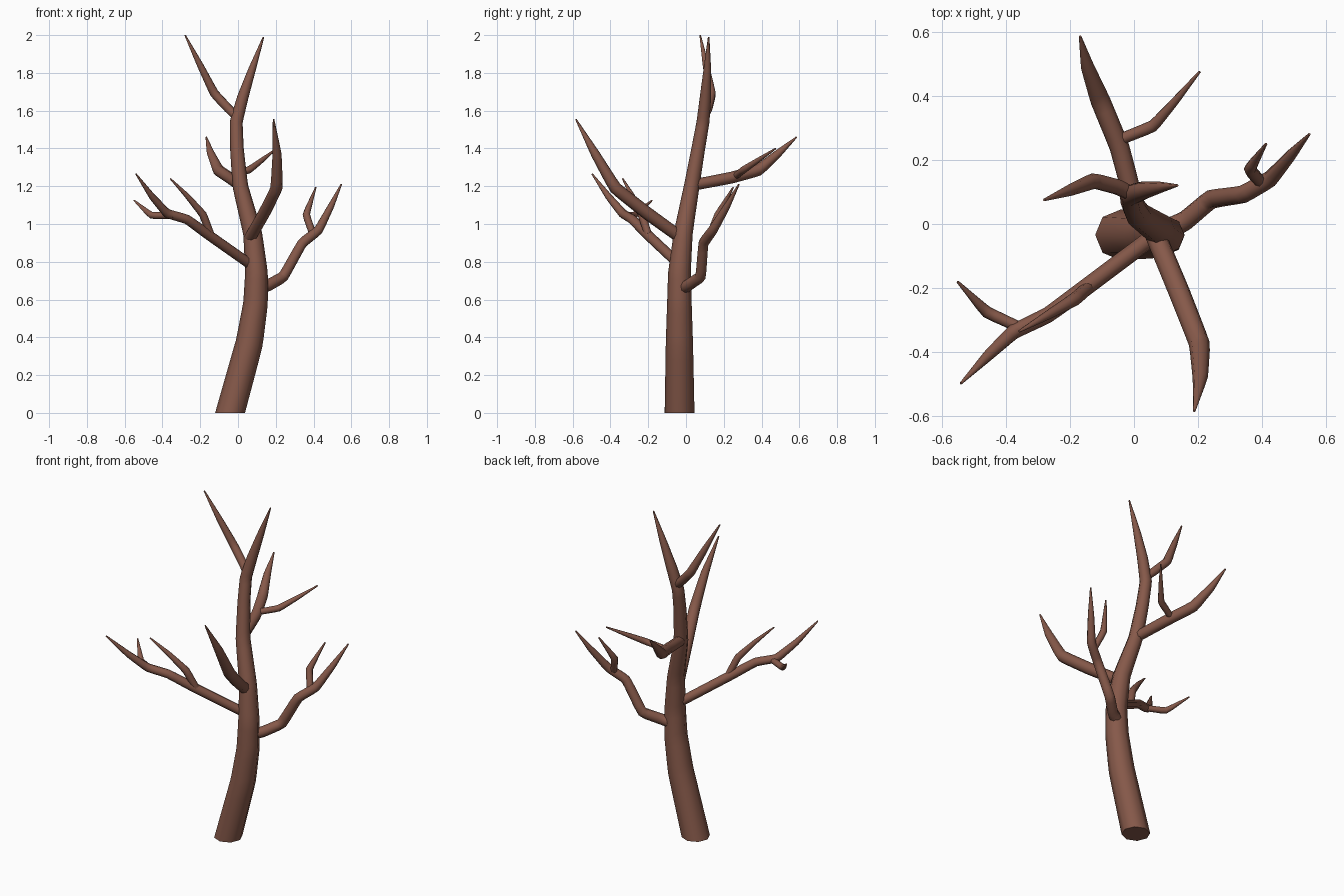
import bpy, bmesh, math
from mathutils import Vector

bark = bpy.data.materials.new("brown bark")
bark.diffuse_color = (0.24, 0.10, 0.068, 1)


def soften(pts):
    """Round each inner bend of a path of (x, y, z, radius) points."""
    out = [Vector(pts[0])]
    for a, b, c in zip(pts, pts[1:], pts[2:]):
        a, b, c = Vector(a), Vector(b), Vector(c)
        p, q = b.lerp(a, 0.22), b.lerp(c, 0.22)
        out += [p, b * 0.8 + (p + q) * 0.1, q]
    return out + [Vector(pts[-1])]


def limb(name, pts, sides=8):
    """Tapered tube along a path, with capped ends."""
    path = soften(pts)
    pos = [p.to_3d() for p in path]
    bm = bmesh.new()
    rings = []
    u = Vector((1, 0, 0))
    if abs((pos[1] - pos[0]).normalized().x) > 0.8:
        u = Vector((0, 1, 0))
    for i, p in enumerate(pos):
        t = (pos[min(i + 1, len(pos) - 1)] - pos[max(i - 1, 0)]).normalized()
        if name == "trunk" and i == 0:
            t = Vector((0, 0, 1))              # flat cut at the ground
        u = (u - t * u.dot(t)).normalized()
        v = t.cross(u)
        ring = []
        for k in range(sides):
            a = 2 * math.pi * k / sides
            ring.append(bm.verts.new(p + (u * math.cos(a) + v * math.sin(a)) * path[i][3]))
        rings.append(ring)
    for r, s in zip(rings, rings[1:]):
        for k in range(sides):
            n = (k + 1) % sides
            bm.faces.new((r[k], r[n], s[n], s[k])).smooth = True
    bm.faces.new(rings[0][::-1])
    bm.faces.new(rings[-1])
    me = bpy.data.meshes.new(name)
    bm.to_mesh(me)
    bm.free()
    me.materials.append(bark)
    ob = bpy.data.objects.new(name, me)
    bpy.context.collection.objects.link(ob)


TIP = 0.004

# Trunk running up into the right fork, and the left fork
limb("trunk", [(-.042, -.034, 0, .079), (.06, -.035, .37, .072), (.093, -.035, .58, .065),
               (.098, -.035, .74, .060), (.078, -.015, .95, .050), (.012, .03, 1.2, .041),
               (-.006, .065, 1.4, .036), (-.010, .09, 1.54, .034), (.025, .103, 1.67, .030),
               (.075, .113, 1.82, .020), (.135, .12, 1.99, TIP)])
limb("left_fork", [(.0, .09, 1.56, .022), (-.05, .115, 1.61, .025), (-.125, .135, 1.69, .025),
                   (-.20, .105, 1.84, .018), (-.28, .075, 2.0, TIP)])

# Low right branch and its twig
limb("right_branch", [(.10, -.02, .655, .034), (.16, .01, .675, .031), (.24, .078, .72, .030),
                      (.34, .092, .90, .028), (.425, .14, .965, .026),
                      (.49, .215, 1.09, .018), (.547, .28, 1.21, TIP)])
limb("right_twig", [(.40, .125, .935, .019), (.36, .17, 1.05, .020), (.412, .25, 1.195, TIP)])

# Left branch and its two twigs
limb("left_branch", [(.06, -.04, .79, .027), (-.16, -.205, .945, .027), (-.27, -.285, 1.025, .025),
                     (-.375, -.335, 1.055, .024), (-.455, -.41, 1.145, .018),
                     (-.54, -.497, 1.265, TIP)])
limb("left_upper_twig", [(-.145, -.20, .945, .020), (-.185, -.235, 1.05, .021),
                         (-.27, -.285, 1.15, .014), (-.358, -.335, 1.24, TIP)])
limb("left_outer_twig", [(-.34, -.33, 1.045, .017), (-.46, -.275, 1.045, .019),
                         (-.55, -.18, 1.125, TIP)])

# Front branch
limb("front_branch", [(.065, -.03, .93, .033), (.14, -.21, 1.06, .034), (.205, -.375, 1.19, .033),
                      (.207, -.48, 1.37, .024), (.188, -.583, 1.555, TIP)])

# Back branch and its twig
limb("back_branch", [(.01, .03, 1.205, .030), (-.045, .24, 1.245, .031), (-.105, .385, 1.285, .031),
                     (-.145, .49, 1.375, .021), (-.168, .585, 1.46, TIP)])
limb("back_twig", [(-.04, .265, 1.255, .018), (.06, .305, 1.287, .019),
                   (.13, .385, 1.34, .013), (.205, .475, 1.40, TIP)])
